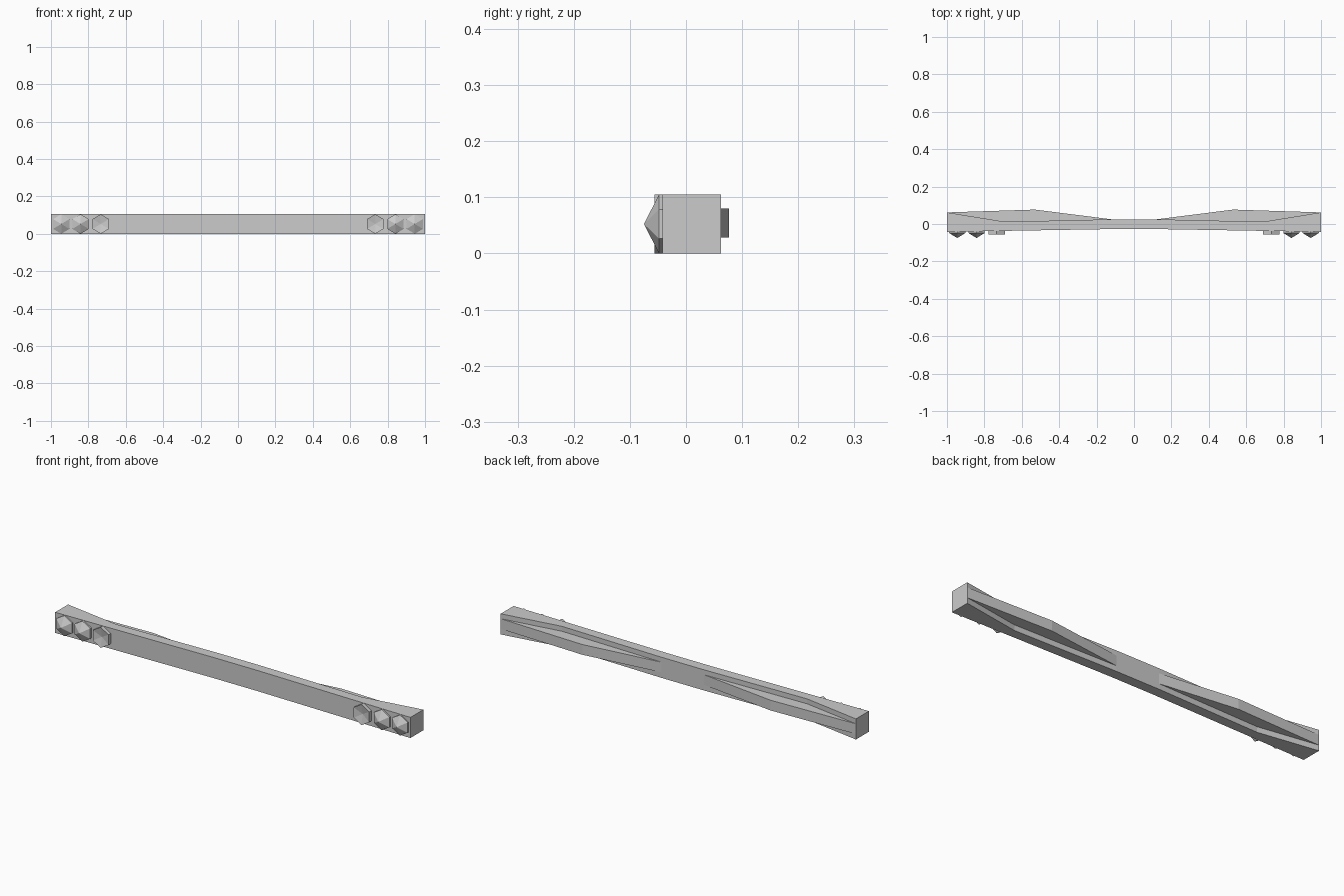
import bpy, bmesh, math

if "Cube" in bpy.data.objects:
    bpy.data.objects.remove(bpy.data.objects["Cube"])

H = 0.105  # bar height


def make_object(name, bm):
    bmesh.ops.recalc_face_normals(bm, faces=bm.faces)
    mesh = bpy.data.meshes.new(name)
    bm.to_mesh(mesh)
    bm.free()
    obj = bpy.data.objects.new(name, mesh)
    bpy.context.collection.objects.link(obj)
    return obj


def extruded_plan(name, outline, z0, z1):
    """Extrude an XY outline from z0 up to z1."""
    bm = bmesh.new()
    face = bm.faces.new([bm.verts.new((x, y, z0)) for x, y in outline])
    top = bmesh.ops.extrude_face_region(bm, geom=[face])["geom"]
    verts = [v for v in top if isinstance(v, bmesh.types.BMVert)]
    bmesh.ops.translate(bm, verts=verts, vec=(0, 0, z1 - z0))
    return make_object(name, bm)


def hex_stud(name, cx, y_back, y_rim, y_centre, r=0.0525):
    """Hexagonal prism whose front rises or sinks to a centre point."""
    bm = bmesh.new()
    ring = [(cx + r * 0.93 * math.sin(i * math.pi / 3) / 0.87 * 0.9,
             H / 2 + r * math.cos(i * math.pi / 3)) for i in range(6)]
    back = [bm.verts.new((x, y_back, z)) for x, z in ring]
    rim = [bm.verts.new((x, y_rim, z)) for x, z in ring]
    tip = bm.verts.new((cx, y_centre, H / 2))
    bm.faces.new(back)
    for i in range(6):
        j = (i + 1) % 6
        bm.faces.new((back[i], back[j], rim[j], rim[i]))
        bm.faces.new((rim[i], rim[j], tip))
    return make_object(name, bm)


def mirrored(points):
    return points + [(-x, y) for x, y in reversed(points)]


# Full-height bar, with the back scooped out towards each end
front = [(-1, -0.042), (-0.12, -0.027), (0.12, -0.027), (1, -0.042)]
back = [(1, 0.062), (0.69, 0.012), (0.12, 0.025)]
extruded_plan("bar", front + mirrored(back), 0, H)

# Raised central rib and front studs at each end
for s, side in ((1, "right"), (-1, "left")):
    rib = [(1, 0.062), (0.53, 0.077), (0.12, 0.025), (0.69, 0.0)]
    extruded_plan("rib_" + side, [(s * x, y) for x, y in rib], 0.028, 0.08)
    hex_stud("outer_point_stud_" + side, s * 0.945, -0.034, -0.048, -0.075)
    hex_stud("inner_point_stud_" + side, s * 0.842, -0.034, -0.048, -0.075)
    hex_stud("dished_stud_" + side, s * 0.734, -0.034, -0.056, -0.046)
